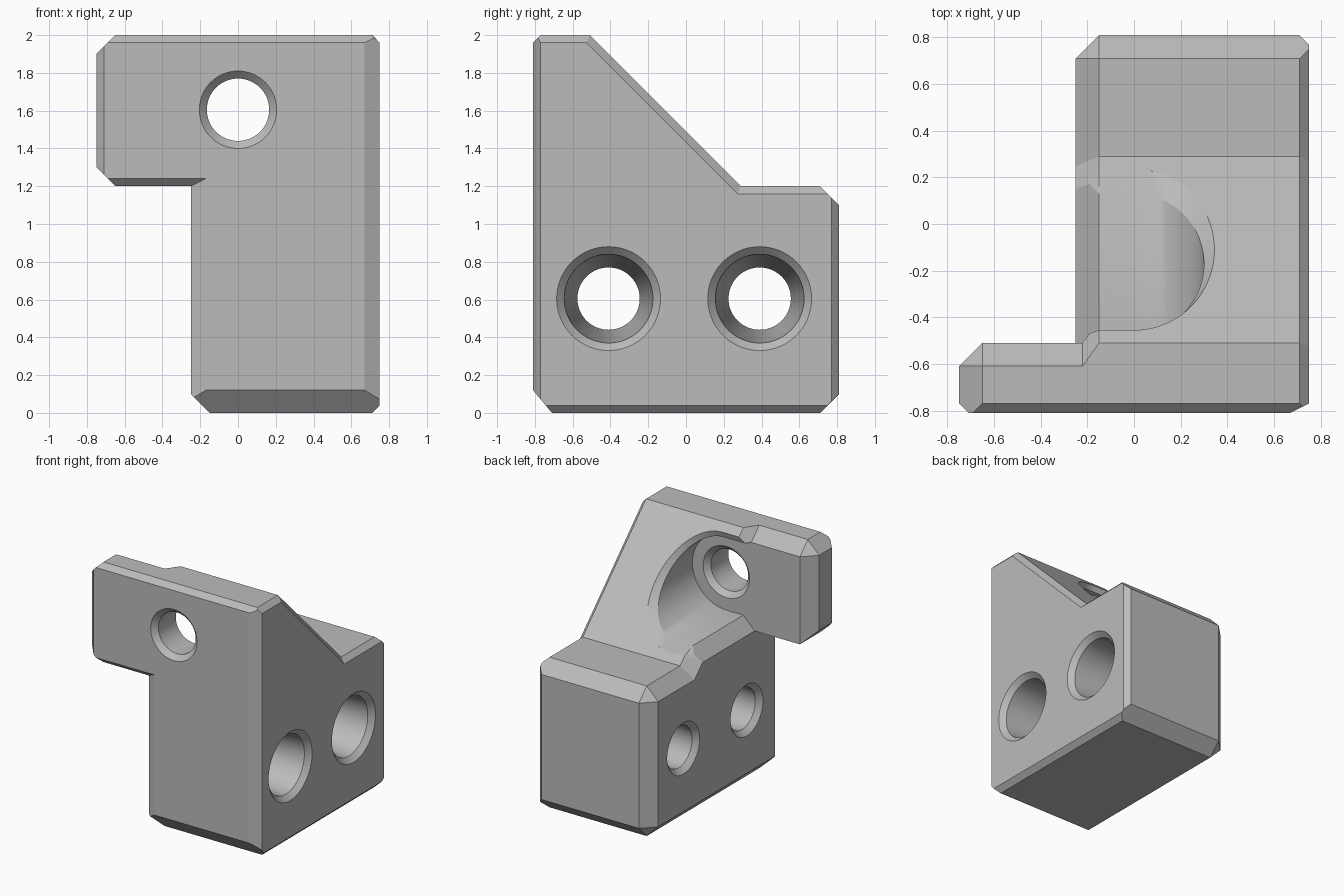
import bpy, bmesh, math
from mathutils import Vector

if "Cube" in bpy.data.objects:
    bpy.data.objects.remove(bpy.data.objects["Cube"], do_unlink=True)

grey = bpy.data.materials.new("plain grey")
grey.use_nodes = True
COLOUR = (0.5, 0.5, 0.5, 1)
grey.diffuse_color = COLOUR
grey.node_tree.nodes["Principled BSDF"].inputs["Base Color"].default_value = COLOUR


def to_object(name, bm):
    bmesh.ops.recalc_face_normals(bm, faces=bm.faces)
    mesh = bpy.data.meshes.new(name)
    bm.to_mesh(mesh)
    bm.free()
    mesh.materials.append(grey)
    obj = bpy.data.objects.new(name, mesh)
    bpy.context.collection.objects.link(obj)
    return obj


AXES = {"right": (1, 0, 0), "left": (-1, 0, 0), "back": (0, 1, 0),
        "front": (0, -1, 0), "top": (0, 0, 1), "bottom": (0, 0, -1)}


def chamfered_block(name, low, high, chamfers, corners=(), slope=None):
    """Box trimmed by an optional sloping face, then by chamfer planes."""
    low, high = Vector(low), Vector(high)
    planes = {}
    for side, axis in AXES.items():
        n = Vector(axis)
        planes[side] = (n, n.dot(high if sum(axis) > 0 else low))
    bm = bmesh.new()
    bmesh.ops.create_cube(bm, size=1)
    for v in bm.verts:
        v.co = (low + high) / 2 + Vector(c * s for c, s in zip(v.co, high - low))

    def trim(n, d):
        cut = bmesh.ops.bisect_plane(
            bm, geom=bm.verts[:] + bm.edges[:] + bm.faces[:], dist=1e-6,
            plane_co=n * (d / n.length_squared), plane_no=n, clear_outer=True)
        edges = [e for e in cut["geom_cut"] if isinstance(e, bmesh.types.BMEdge)]
        if edges:
            bmesh.ops.edgeloop_fill(bm, edges=edges)

    if slope:
        planes["slope"] = slope
        trim(*slope)
    for a, b, size_a, size_b in chamfers:
        (na, da), (nb, db) = planes[a], planes[b]
        trim(na / size_a + nb / size_b, da / size_a + db / size_b - 1)
    for sides, size in corners:
        trim(sum((planes[s][0] for s in sides), Vector()),
             sum(planes[s][1] for s in sides) - 2 * size)
    return to_object(name, bm)


def loft(name, rings):
    bm = bmesh.new()
    loops = [[bm.verts.new(p) for p in ring] for ring in rings]
    for a, b in zip(loops, loops[1:]):
        for i in range(len(a)):
            j = (i + 1) % len(a)
            bm.faces.new((a[i], a[j], b[j], b[i]))
    bm.faces.new(loops[0])
    bm.faces.new(loops[-1])
    return to_object(name, bm)


def bore(name, axis, centre, stations, sides=64):
    """Round cutter; stations are (position along the axis, radius)."""
    rings = []
    for t, r in stations:
        ring = []
        for k in range(sides):
            a = math.tau * k / sides
            u, z = centre[0] + r * math.cos(a), centre[1] + r * math.sin(a)
            ring.append((t, u, z) if axis == "x" else (u, t, z))
        rings.append(ring)
    return loft(name, rings)


def combine(target, tool, operation):
    mod = target.modifiers.new(operation.lower(), 'BOOLEAN')
    mod.object, mod.operation, mod.solver = tool, operation, 'EXACT'
    bpy.context.view_layer.objects.active = target
    bpy.ops.object.modifier_apply(modifier=mod.name)
    bpy.data.objects.remove(tool, do_unlink=True)


BIG, SMALL = 0.1, 0.04
front_edges = [("front", "right", SMALL, SMALL * 2), ("front", "left", SMALL, SMALL * 2)]
# chamfer sizes are set back along the other face's direction, keyed by normal
lower_edges = front_edges + [
    ("bottom", "front", 0.12, BIG), ("bottom", "back", BIG, BIG),
    ("bottom", "left", BIG, BIG), ("bottom", "right", SMALL, SMALL),
    ("top", "back", BIG, BIG), ("top", "left", BIG, BIG),
    ("top", "right", SMALL, SMALL), ("back", "left", BIG, BIG),
    ("back", "right", SMALL, SMALL)]

# Lower block
body = chamfered_block("bracket_body", (-0.25, -0.81, 0), (0.75, 0.81, 1.2), lower_edges,
                       [(("top", "back", "left"), BIG), (("bottom", "back", "left"), BIG)])

# Sloping rear support rising to the top
SLOPE = 1.49
lean = Vector((0, 1, 1)).normalized()
wedge = chamfered_block("sloped_support", (-0.25, -0.81, 0.5), (0.75, 0.6, 2),
                        front_edges + [("top", "right", SMALL, SMALL),
                                       ("top", "front", SMALL, SMALL),
                                       ("slope", "right", SMALL, SMALL),
                                       ("slope", "left", BIG, BIG)],
                        slope=(lean, SLOPE / math.sqrt(2)))
combine(body, wedge, 'UNION')


# Round recess, open to the side, with a chamfered rim on the slope
def recess_ring(r, place):
    pts = [(r * math.sin(math.pi * k / 40), 1.6 + r * math.cos(math.pi * k / 40))
           for k in range(41)]
    floor = 1.6 - r
    pts += [(-0.15, floor), (-0.25, floor - 0.1), (-0.45, floor - 0.3), (-0.45, 1.6 + r)]
    return [(x, place(z), z) for x, z in pts]


recess = loft("recess_cutter", [
    recess_ring(0.30, lambda z: -0.51),
    recess_ring(0.30, lambda z: SLOPE - z - 0.06),
    recess_ring(0.345, lambda z: SLOPE - z),
    recess_ring(0.345, lambda z: SLOPE - z + 0.6)])
combine(body, recess, 'DIFFERENCE')

# Side tab
tab = chamfered_block("side_tab", (-0.75, -0.81, 1.2), (0.3, -0.51, 2), [
    ("left", "top", BIG, BIG), ("left", "bottom", BIG, BIG), ("left", "back", BIG, BIG),
    ("top", "back", BIG, BIG), ("front", "left", SMALL, SMALL),
    ("front", "top", SMALL, SMALL), ("front", "bottom", SMALL, SMALL)],
    [(("left", "top", "back"), BIG)])
combine(body, tab, 'UNION')

# Front hole, chamfered at both ends
R = 0.165
combine(body, bore("front_hole", "y", (0, 1.605), [
    (-0.85, R + 0.08), (-0.77, R), (-0.55, R), (-0.47, R + 0.08)]), 'DIFFERENCE')

# Two tapered cross holes
for y in (-0.41, 0.39):
    combine(body, bore("cross_hole", "x", (y, 0.605), [
        (-0.29, R + 0.08), (-0.21, R), (0.71, 0.235), (0.79, 0.315)]), 'DIFFERENCE')

bpy.ops.object.select_all(action='DESELECT')
body.select_set(True)
bpy.context.view_layer.objects.active = body
bpy.ops.object.shade_smooth_by_angle(angle=math.radians(25))
